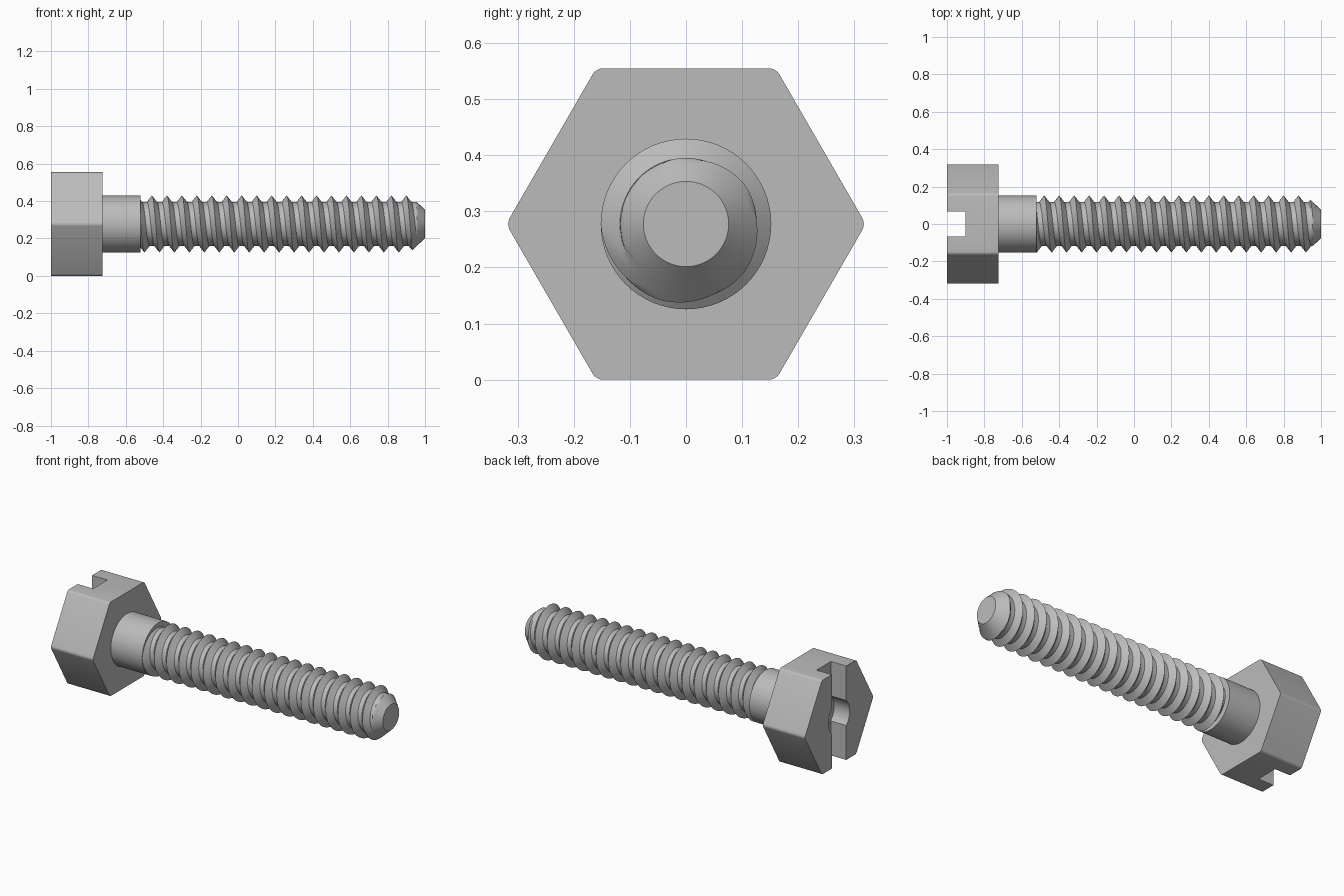
import bpy, bmesh, math

cube = bpy.data.objects.get("Cube")
if cube:
    bpy.data.objects.remove(cube, do_unlink=True)

AXIS = 0.2775            # height of the bolt axis
R, ROOT = 0.152, 0.117   # thread crest and root radius
PITCH = 0.08
START, TIP, TIP_R = -0.52, 1.0, 0.076
CREST = -0.46            # position of a crest on the upper side

steel = bpy.data.materials.new("grey steel")
steel.use_nodes = True
steel.diffuse_color = (0.5, 0.5, 0.5, 1)
steel.node_tree.nodes["Principled BSDF"].inputs["Base Color"].default_value = (0.5, 0.5, 0.5, 1)


def finish(obj, name):
    obj.name = name
    obj.data.materials.clear()
    obj.data.materials.append(steel)
    bpy.ops.object.select_all(action="DESELECT")
    obj.select_set(True)
    bpy.context.view_layer.objects.active = obj
    bpy.ops.object.shade_smooth_by_angle(angle=math.radians(30))


def rod(x0, x1, radius, sides):
    """Prism or cylinder lying along x."""
    bpy.ops.mesh.primitive_cylinder_add(
        vertices=sides, radius=radius, depth=x1 - x0,
        location=((x0 + x1) / 2, 0, AXIS), rotation=(0, math.pi / 2, 0))
    return bpy.context.object


def cut(target, cutter):
    cutter.hide_render = True
    mod = target.modifiers.new("cut", "BOOLEAN")
    mod.operation, mod.solver, mod.object = "DIFFERENCE", "EXACT", cutter
    bpy.context.view_layer.objects.active = target
    bpy.ops.object.modifier_apply(modifier=mod.name)
    bpy.data.objects.remove(cutter, do_unlink=True)


# Hexagonal head with softened corners
head = rod(-1, -0.725, AXIS / math.cos(math.pi / 6), 6)
bm = bmesh.new()
bm.from_mesh(head.data)
corners = [e for e in bm.edges if abs(e.verts[0].co.z - e.verts[1].co.z) > 0.1]
bmesh.ops.bevel(bm, geom=corners, offset=0.012, segments=4, profile=0.5, affect="EDGES")
bm.to_mesh(head.data)
bm.free()

# Driver slot with a round pocket in the middle
bpy.ops.mesh.primitive_cube_add(size=1, location=(-1, 0, AXIS))
slot = bpy.context.object
slot.scale = (0.2, 0.134, 1)
cut(head, slot)
cut(head, rod(-1.1, -0.898, 0.1, 48))
finish(head, "hex_head")

# Plain shank
finish(rod(-0.735, START, R, 64), "shank")


# Helical thread, clipped by the cone of the tip
def thread_radius(x, turn):
    t = ((x - CREST) / PITCH - turn) % 1
    ridge = max(0, 1 - min(t, 1 - t) / 0.34)
    cone = TIP_R + (TIP - x) * 0.95
    return min(ROOT + (R - ROOT) * ridge, cone)


N, M = 64, 12
rows = int((TIP - START) / PITCH + 4) * M
bm = bmesh.new()
grid = []
for k in range(N + 1):
    turn = k / N
    a = turn * math.tau
    column = []
    for m in range(rows):
        x = CREST + PITCH * (turn - 2 + m / M)
        x = min(max(x, START), TIP)
        r = thread_radius(x, turn)
        column.append(bm.verts.new((x, -r * math.sin(a), AXIS + r * math.cos(a))))
    grid.append(column)
for k in range(N):
    for m in range(rows - 1):
        a, b = grid[k], grid[k + 1]
        if len({v.co.x for v in (a[m], a[m + 1], b[m], b[m + 1])}) > 1:
            bm.faces.new((a[m], a[m + 1], b[m + 1], b[m]))
bmesh.ops.delete(bm, geom=[v for v in bm.verts if not v.link_faces], context="VERTS")
bmesh.ops.remove_doubles(bm, verts=bm.verts, dist=0.00005)

# Flat end of the tip
rim = [v for v in bm.verts if v.co.x > TIP - 0.0001]
rim.sort(key=lambda v: math.atan2(v.co.z - AXIS, v.co.y))
bm.faces.new(rim)
bmesh.ops.recalc_face_normals(bm, faces=bm.faces)
mesh = bpy.data.meshes.new("threaded_rod")
bm.to_mesh(mesh)
bm.free()
thread = bpy.data.objects.new("threaded_rod", mesh)
bpy.context.collection.objects.link(thread)
finish(thread, "threaded_rod")
